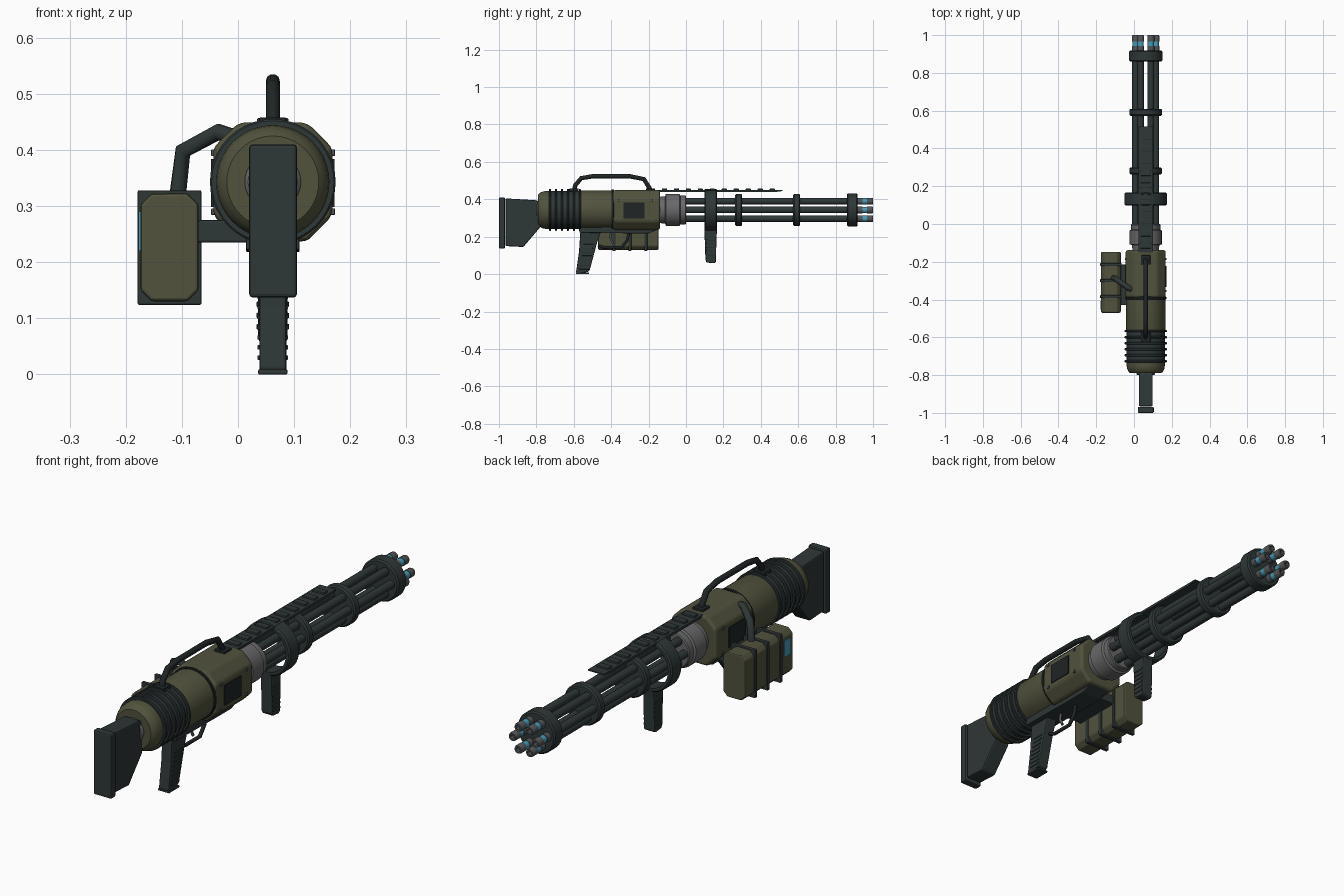
import bpy, bmesh, math
from mathutils import Vector, Matrix

if "Cube" in bpy.data.objects:
    bpy.data.objects.remove(bpy.data.objects["Cube"])

CX, CZ = 0.062, 0.343          # main axis, running along y


def mat(name, r, g, b):
    m = bpy.data.materials.new(name)
    m.diffuse_color = (r, g, b, 1)
    m.use_nodes = True
    m.node_tree.nodes["Principled BSDF"].inputs["Base Color"].default_value = m.diffuse_color
    return m


DARK = mat("dark gunmetal", 0.028, 0.038, 0.038)
BLACK = mat("near black", 0.014, 0.018, 0.019)
OLIVE = mat("olive", 0.082, 0.085, 0.046)
GREY = mat("steel grey", 0.14, 0.14, 0.145)
MUZZLE = mat("muzzle grey", 0.085, 0.09, 0.095)
BLUE = mat("light blue", 0.06, 0.33, 0.48)


def finish(bm, name, m, bevel=0, smooth=False, segments=2):
    bmesh.ops.recalc_face_normals(bm, faces=bm.faces)
    me = bpy.data.meshes.new(name)
    bm.to_mesh(me)
    bm.free()
    ob = bpy.data.objects.new(name, me)
    bpy.context.collection.objects.link(ob)
    me.materials.append(m)
    if smooth:
        bpy.ops.object.select_all(action='DESELECT')
        ob.select_set(True)
        bpy.context.view_layer.objects.active = ob
        bpy.ops.object.shade_smooth_by_angle(angle=math.radians(35))
    if bevel:
        mod = ob.modifiers.new("edge", 'BEVEL')
        mod.width, mod.segments = bevel, segments
    return ob


def box(name, m, x, y, z, bevel=0):
    bm = bmesh.new()
    size = [b - a for a, b in (x, y, z)]
    mid = [(a + b) / 2 for a, b in (x, y, z)]
    bmesh.ops.create_cube(bm, size=1, matrix=Matrix.Translation(mid) @ Matrix.Diagonal((*size, 1)))
    return finish(bm, name, m, bevel)


def extrude(name, m, pts, axis, lo, hi, bevel=0, segments=2):
    """Extrude a closed outline along x (outline is y,z) or y (outline is x,z)."""
    bm = bmesh.new()
    place = lambda a, b, d: (d, a, b) if axis == 'x' else (a, d, b)
    f = bm.faces.new([bm.verts.new(place(a, b, lo)) for a, b in pts])
    g = bmesh.ops.extrude_face_region(bm, geom=[f])
    vs = [v for v in g['geom'] if isinstance(v, bmesh.types.BMVert)]
    bmesh.ops.translate(bm, verts=vs, vec=place(0, 0, hi - lo))
    return finish(bm, name, m, bevel, segments=segments)


def lathe(name, m, prof, cx=CX, cz=CZ, n=40, closed=False):
    """Spin a (y, radius) profile about an axis along y."""
    bm = bmesh.new()
    rings = [[bm.verts.new((cx + r * math.cos(2 * math.pi * i / n), y,
                            cz + r * math.sin(2 * math.pi * i / n))) for i in range(n)]
             for y, r in prof]
    pairs = list(zip(rings, rings[1:]))
    if closed:
        pairs.append((rings[-1], rings[0]))
    for a, b in pairs:
        for i in range(n):
            j = (i + 1) % n
            bm.faces.new((a[i], a[j], b[j], b[i]))
    if not closed:
        bm.faces.new(rings[0])
        bm.faces.new(rings[-1])
    return finish(bm, name, m, smooth=True)


def disc(name, m, y0, y1, r, c=0.006, **kw):
    return lathe(name, m, [(y0, r - c), (y0 + c, r), (y1 - c, r), (y1, r - c)], **kw)


def tube(name, m, pts, r, res=3):
    cu = bpy.data.curves.new(name, 'CURVE')
    cu.dimensions, cu.bevel_depth, cu.bevel_resolution, cu.use_fill_caps = '3D', r, res, True
    s = cu.splines.new('POLY')
    s.points.add(len(pts) - 1)
    for p, q in zip(s.points, pts):
        p.co = (*q, 1)
    ob = bpy.data.objects.new(name, cu)
    bpy.context.collection.objects.link(ob)
    cu.materials.append(m)
    return ob


def chamfered(x0, x1, z0, z1, c):
    return [(x0 + c, z0), (x1 - c, z0), (x1, z0 + c), (x1, z1 - c),
            (x1 - c, z1), (x0 + c, z1), (x0, z1 - c), (x0, z0 + c)]


# Shoulder stock and butt plate
extrude("stock", DARK, [(-0.965, 0.405), (-0.80, 0.395), (-0.78, 0.38), (-0.78, 0.25),
                        (-0.87, 0.145), (-0.965, 0.15)], 'x', 0.026, 0.099, 0.006)
box("butt_plate", DARK, (0.02, 0.105), (-1.0, -0.968), (0.137, 0.41), 0.006)

# Rear body with cooling fins
lathe("rear_body", OLIVE, [(-0.79, 0.082), (-0.782, 0.091), (-0.765, 0.099), (-0.75, 0.101),
                           (-0.57, 0.101), (-0.56, 0.104), (-0.38, 0.104)])
disc("stock_socket", GREY, -0.80, -0.785, 0.05)
lathe("fin_core", DARK, [(-0.735, 0.1025), (-0.56, 0.1025)])
for i in range(6):
    y = -0.727 + i * 0.032
    disc("cooling_fin", DARK, y - 0.006, y + 0.006, 0.112, 0.003)

# Receiver block, band, side panels and bolts
extrude("receiver", OLIVE, chamfered(-0.044, 0.168, 0.237, 0.449, 0.045), 'y', -0.39, -0.138, 0.012, 3)
disc("body_band", BLACK, -0.399, -0.385, 0.109, 0.002)
for s in (-1, 1):
    face = CX + s * 0.106
    box("side_panel", BLACK, (face - 0.004, face + 0.004), (-0.333, -0.222), (0.298, 0.384))
    for y in (-0.355, -0.185):
        for z in (0.29, 0.395):
            box("bolt", MUZZLE, (face - 0.004, face + 0.005), (y - 0.006, y + 0.006),
                (z - 0.006, z + 0.006), 0.002)

# Lower tray, trigger group and pistol grip
extrude("lower_tray", DARK, [(-0.57, 0.25), (-0.57, 0.222), (-0.30, 0.218), (-0.20, 0.218),
                             (-0.145, 0.24), (-0.145, 0.26)], 'x', 0.014, 0.11, 0.003)
GRIP = [(-0.565, 0.225), (-0.455, 0.225), (-0.475, 0.17), (-0.515, 0.02), (-0.525, 0.012),
        (-0.58, 0.002), (-0.588, 0.01), (-0.572, 0.12)]
extrude("pistol_grip", DARK, GRIP, 'x', 0.038, 0.086, 0.005)
for i in range(8):
    z = 0.03 + i * 0.018
    y = -0.545 + (z - 0.03) * 0.19
    box("grip_rib", DARK, (0.035, 0.089), (y - 0.026, y + 0.026), (z - 0.004, z + 0.004), 0.001)
box("grip_cap", DARK, (0.036, 0.088), (-0.588, -0.518), (0.0, 0.009), 0.002)
tube("trigger_guard", BLACK, [(CX, -0.47, 0.155), (CX, -0.44, 0.143), (CX, -0.345, 0.143),
                              (CX, -0.315, 0.18), (CX, -0.305, 0.225)], 0.008)
tube("trigger", MUZZLE, [(CX, -0.40, 0.225), (CX, -0.405, 0.195), (CX, -0.39, 0.165)], 0.006)

# Ammunition box with straps, bracket, display and feed pipe
extrude("ammo_box", OLIVE, chamfered(-0.174, -0.070, 0.130, 0.323, 0.02), 'y', -0.47, -0.147, 0.006)
for y in (-0.385, -0.30, -0.215):
    box("ammo_strap", DARK, (-0.179, -0.065), (y - 0.008, y + 0.008), (0.124, 0.328), 0.003)
box("ammo_display", BLUE, (-0.177, -0.170), (-0.452, -0.408), (0.22, 0.29))
box("ammo_bracket", DARK, (-0.072, 0.03), (-0.43, -0.215), (0.235, 0.275), 0.004)
tube("feed_pipe", DARK, [(-0.108, -0.285, 0.315), (-0.098, -0.29, 0.398), (-0.035, -0.335, 0.432),
                         (0.0, -0.35, 0.42)], 0.015)

# Carry handle
tube("carry_handle", BLACK, [(CX, -0.60, 0.44), (CX, -0.592, 0.475), (CX, -0.56, 0.513),
                             (CX, -0.50, 0.523), (CX, -0.30, 0.523), (CX, -0.225, 0.508),
                             (CX, -0.195, 0.46), (CX, -0.188, 0.435)], 0.0125)
for y in (-0.60, -0.19):
    box("handle_foot", BLACK, (0.037, 0.087), (y - 0.025, y + 0.025), (0.435, 0.458), 0.004)

# Top rail with cross teeth
extrude("rail", DARK, [(-0.15, 0.438), (0.47, 0.438), (0.515, 0.444), (0.515, 0.449),
                       (-0.15, 0.449)], 'x', 0.024, 0.10)
for i in range(10):
    y = -0.115 + i * 0.064
    box("rail_tooth", DARK, (0.034, 0.09), (y - 0.014, y + 0.014), (0.446, 0.457), 0.003)

# Rotor collar
lathe("rotor_collar", GREY, [(-0.15, 0.07), (-0.112, 0.072), (-0.108, 0.085), (-0.035, 0.085),
                             (-0.03, 0.077), (-0.004, 0.077), (0.0, 0.073)])

# Six barrels with banded muzzles
for k in range(6):
    a = k * math.pi / 3
    x, z = CX + 0.054 * math.cos(a), CZ + 0.054 * math.sin(a)
    kw = dict(cx=x, cz=z, n=16)
    lathe("barrel", DARK, [(-0.02, 0.0175), (0.92, 0.0175)], **kw)
    lathe("muzzle_base", MUZZLE, [(0.91, 0.0185), (0.943, 0.0185)], **kw)
    lathe("muzzle_glow", BLUE, [(0.942, 0.0165), (0.968, 0.0165)], **kw)
    lathe("muzzle_tip", MUZZLE, [(0.967, 0.0185), (0.994, 0.0185), (1.0, 0.016), (1.0, 0.009),
                                 (0.98, 0.009)], **kw)

# Barrel clamps
for y0, y1, r in ((0.263, 0.300, 0.086), (0.573, 0.610, 0.086), (0.86, 0.918, 0.088)):
    disc("barrel_clamp", DARK, y0, y1, r)

# Foregrip ring and foregrip
lathe("foregrip_ring", DARK, [(0.098, 0.106), (0.104, 0.112), (0.161, 0.112), (0.167, 0.106),
                              (0.167, 0.094), (0.098, 0.094)], closed=True)
extrude("foregrip", DARK, [(0.098, 0.242), (0.167, 0.242), (0.163, 0.20), (0.16, 0.065), (0.15, 0.058),
                           (0.11, 0.062), (0.104, 0.075), (0.10, 0.19)], 'x', 0.036, 0.088, 0.005)
for i in range(6):
    z = 0.085 + i * 0.02
    box("foregrip_rib", DARK, (0.033, 0.091), (0.108, 0.156), (z - 0.005, z + 0.005), 0.002)
